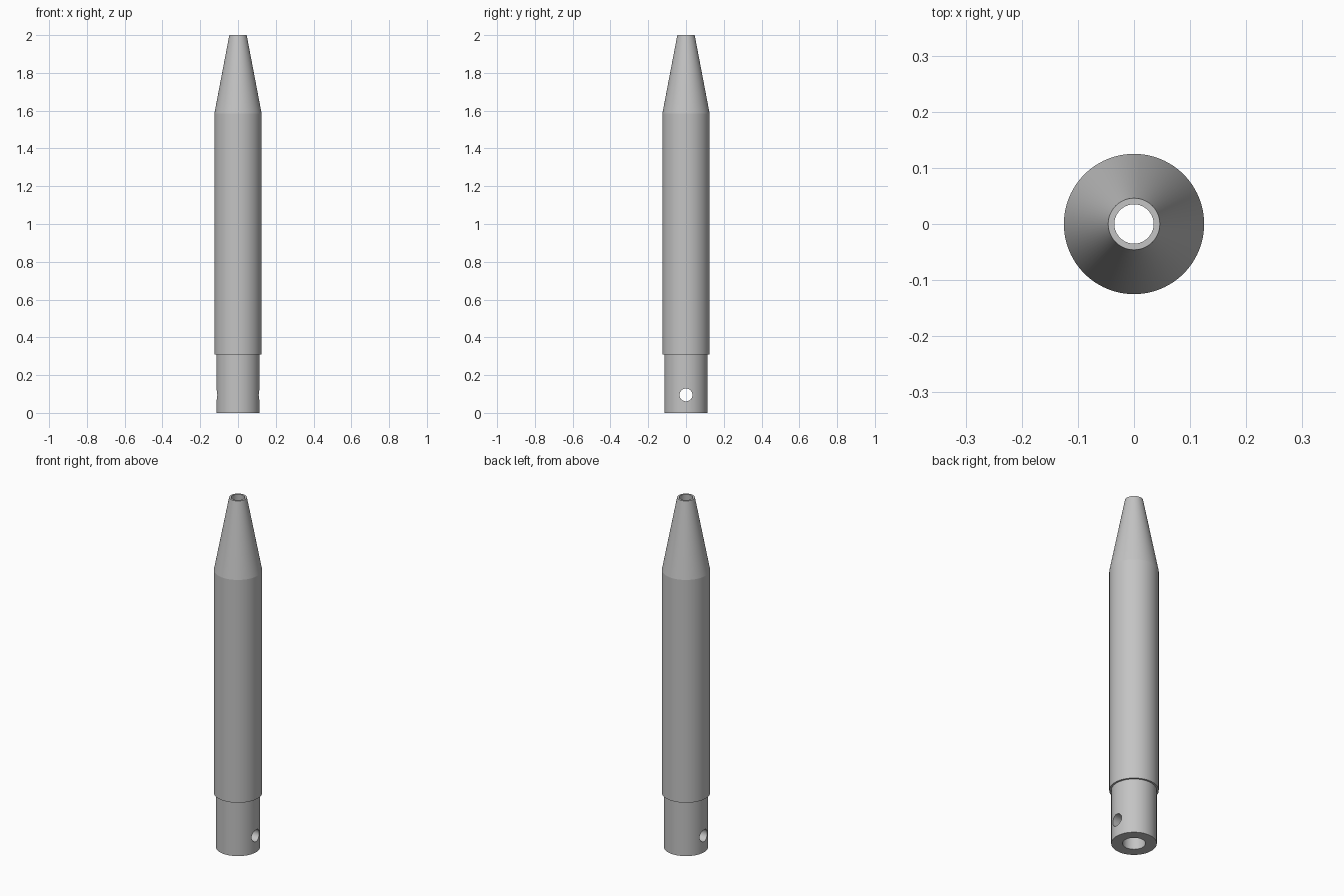
import bpy, bmesh, math
from mathutils import Matrix

cube = bpy.data.objects.get("Cube")
if cube:
    bpy.data.objects.remove(cube, do_unlink=True)

SEGMENTS = 96

grey = bpy.data.materials.new("plain grey")
grey.use_nodes = True
colour = (0.55, 0.55, 0.55, 1)
grey.diffuse_color = colour
grey.node_tree.nodes["Principled BSDF"].inputs["Base Color"].default_value = colour


def add_object(name, bm):
    mesh = bpy.data.meshes.new(name)
    bmesh.ops.recalc_face_normals(bm, faces=bm.faces)
    bm.to_mesh(mesh)
    bm.free()
    mesh.materials.append(grey)
    obj = bpy.data.objects.new(name, mesh)
    bpy.context.collection.objects.link(obj)
    return obj


def lathe(name, profile):
    """Revolve a closed (radius, height) profile around z."""
    bm = bmesh.new()
    verts = [bm.verts.new((r, 0, z)) for r, z in profile]
    edges = [bm.edges.new((v, verts[i - 1])) for i, v in enumerate(verts)]
    bmesh.ops.spin(bm, geom=verts + edges, axis=(0, 0, 1), cent=(0, 0, 0),
                   angle=math.tau, steps=SEGMENTS, use_merge=True)
    bmesh.ops.remove_doubles(bm, verts=bm.verts, dist=1e-5)
    return add_object(name, bm)


# Hollow tube: narrow socket end, main barrel, tapered tip, inner bore
tube = lathe("tapered_tube", [
    (0.115, 0), (0.115, 0.31), (0.125, 0.31), (0.125, 1.585),
    (0.046, 2), (0.035, 2), (0.058, 1.585), (0.058, 0),
])

# Cross pin hole through the socket end
bm = bmesh.new()
bmesh.ops.create_cone(bm, cap_ends=True, segments=64, radius1=0.034,
                      radius2=0.034, depth=0.4,
                      matrix=Matrix.Translation((0, 0, 0.095))
                      @ Matrix.Rotation(math.pi / 2, 4, "Y"))
cutter = add_object("pin_hole_cutter", bm)
cutter.hide_render = True

cut = tube.modifiers.new("pin hole", "BOOLEAN")
cut.operation = "DIFFERENCE"
cut.solver = "EXACT"
cut.object = cutter

bpy.ops.object.select_all(action="DESELECT")
tube.select_set(True)
bpy.context.view_layer.objects.active = tube
bpy.ops.object.modifier_apply(modifier=cut.name)
bpy.data.objects.remove(cutter, do_unlink=True)

# Smooth round walls, crisp shoulders and rims
bpy.ops.object.shade_smooth_by_angle(angle=math.radians(8))
